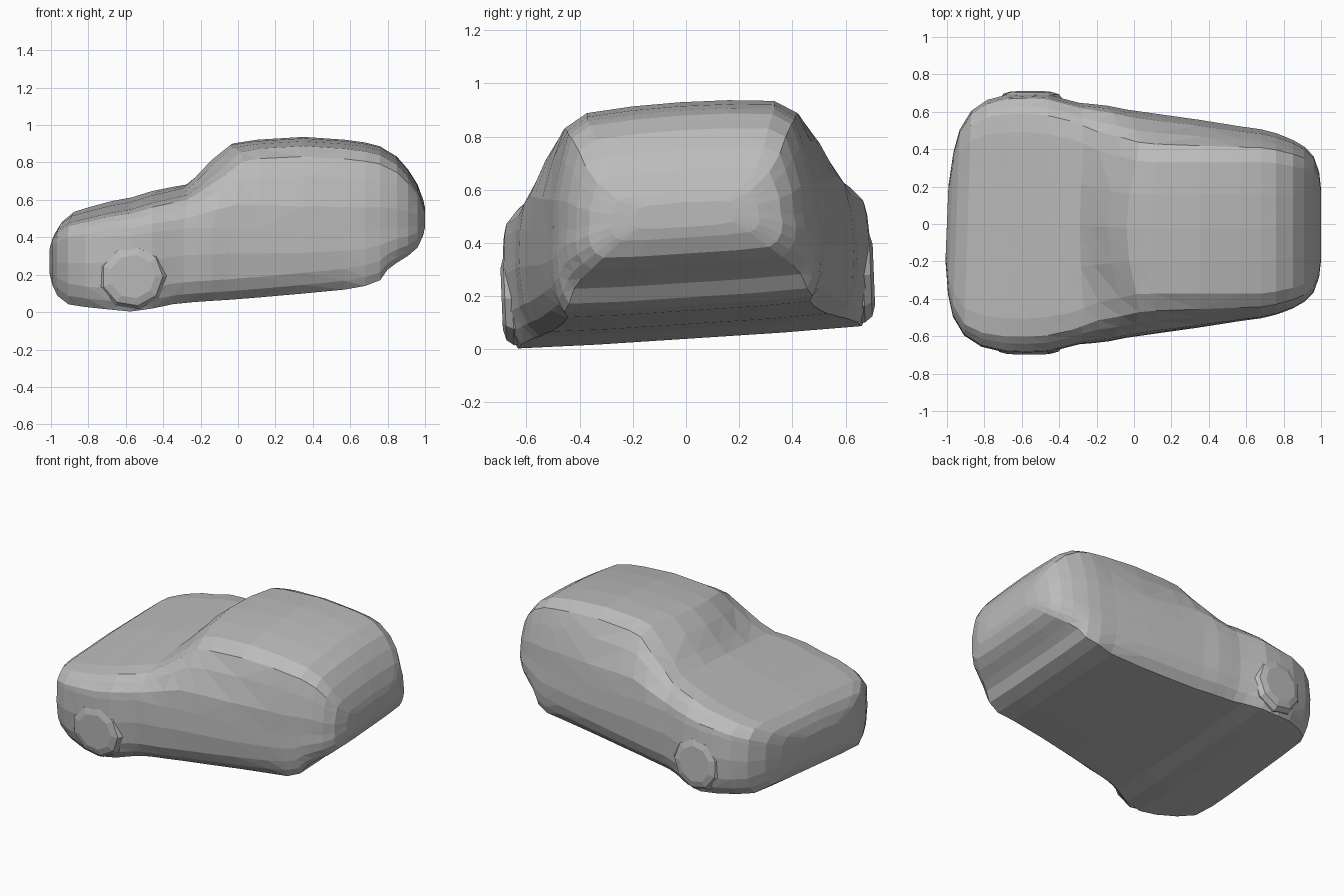
import bpy, bmesh, math
from mathutils import Vector

cube = bpy.data.objects.get("Cube")
if cube:
    bpy.data.objects.remove(cube)

grey = bpy.data.materials.new("plain grey")
grey.use_nodes = True
colour = (0.5, 0.5, 0.5, 1)
grey.diffuse_color = colour
grey.node_tree.nodes["Principled BSDF"].inputs["Base Color"].default_value = colour


def bump(x, centre, spread):
    return math.exp(-((x - centre) / spread) ** 2)


def lean(point):
    """Give the car its slight sideways lean and its skewed nose."""
    x, y, z = point
    return Vector((x + 0.08 * y * max(0, -x - 0.5),
                   y - 0.04 * (z - 0.4), z + 0.065 * y))


def finish(name, bm):
    for v in bm.verts:
        v.co = lean(v.co)
    bmesh.ops.recalc_face_normals(bm, faces=bm.faces)
    bmesh.ops.triangulate(bm, faces=bm.faces)
    mesh = bpy.data.meshes.new(name)
    bm.to_mesh(mesh)
    bm.free()
    mesh.materials.append(grey)
    obj = bpy.data.objects.new(name, mesh)
    bpy.context.collection.objects.link(obj)
    return obj


def section(x, floor, belt, top, wide, roof):
    """Closed ring: floor, sill, flank, belt line and roof, mirrored in y."""
    sill = min(0.12, 0.4 * (belt - floor))
    flare = wide - roof
    rise = top - belt
    # The sill tucks under, except where the wheels bulge out
    tuck = 0.15 - 0.08 * (bump(x, -.57, .25) + bump(x, .72, .14))
    half = [
        (0.5 * wide, floor),
        ((1 - tuck) * wide, floor + 0.005),
        ((1 - 0.45 * tuck) * wide, floor + 0.45 * sill),
        ((1 - 0.12 * tuck) * wide, floor + sill),
        (wide, (floor + sill + belt) / 2),
        (0.985 * wide, belt),
        (roof + 0.86 * flare, belt + 0.3 * rise),
        (roof + 0.54 * flare, belt + 0.63 * rise),
        (roof + 0.24 * flare, belt + 0.86 * rise),
        (0.88 * roof, belt + 0.97 * rise),
        (0.45 * roof, top),
    ]
    ring = [(0, floor)] + half + [(0, top + 0.004)]
    ring += [(-y, z) for y, z in reversed(half)]
    # The windscreen bows forward in the middle, so its sides sit further back
    bow = 0.5 * bump(x, -.1, .16)
    return [(x + bow * min(abs(y), 0.42) ** 2 * max(0, (z - belt) / rise), y, z)
            for y, z in ring]


# x, floor, belt, top, half width, roof half width
stations = [
    (-1, .21, .3, .36, .2, .15),
    (-.98, .16, .34, .415, .38, .31),
    (-.95, .11, .38, .465, .5, .41),
    (-.89, .07, .41, .51, .6, .51),
    (-.8, .06, .43, .535, .66, .55),
    (-.68, .05, .45, .565, .69, .565),
    (-.57, .04, .455, .585, .695, .565),
    (-.46, .055, .47, .62, .69, .555),
    (-.35, .075, .48, .645, .66, .53),
    (-.29, .08, .49, .66, .645, .5),
    (-.23, .085, .49, .715, .64, .46),
    (-.14, .09, .49, .81, .63, .43),
    (-.04, .095, .49, .89, .61, .405),
    (.1, .105, .48, .91, .59, .4),
    (.35, .125, .46, .925, .555, .4),
    (.57, .145, .46, .91, .52, .4),
    (.68, .165, .46, .895, .505, .4),
    (.76, .195, .47, .875, .485, .39),
    (.8, .25, .475, .85, .47, .38),
    (.85, .285, .48, .82, .45, .37),
    (.91, .32, .48, .75, .415, .35),
    (.96, .36, .49, .67, .365, .31),
    (.99, .42, .5, .59, .28, .24),
    (1, .46, .5, .55, .19, .16),
]

# One-piece moulded body
bm = bmesh.new()
rings = [[bm.verts.new(p) for p in section(*s)] for s in stations]
for a, b in zip(rings, rings[1:]):
    for i in range(len(a)):
        j = (i + 1) % len(a)
        bm.faces.new((a[i], a[j], b[j], b[i]))
bm.faces.new(rings[0])
bm.faces.new(reversed(rings[-1]))
finish("car_body", bm)


def wheel(name, x, z, radius, side, inner, outer):
    """Shallow wheel bulge with a softly domed face."""
    bm = bmesh.new()
    profile = [(inner, radius), (outer - 0.04, radius),
               (outer - 0.012, 0.88 * radius), (outer, 0.65 * radius)]
    count = 9
    loops = []
    for y, r in profile:
        loops.append([bm.verts.new((x + r * math.cos(math.tau * k / count),
                                    side * y,
                                    z + r * math.sin(math.tau * k / count)))
                      for k in range(count)])
    for a, b in zip(loops, loops[1:]):
        for i in range(count):
            j = (i + 1) % count
            bm.faces.new((a[i], a[j], b[j], b[i]))
    bm.faces.new(loops[0])
    bm.faces.new(loops[-1])
    finish(name, bm)


# Front wheel bulges almost flush with the flanks
for side, label in ((1, "left"), (-1, "right")):
    wheel("front_wheel_" + label, -.56, .235, .18, side, .6, .7)
